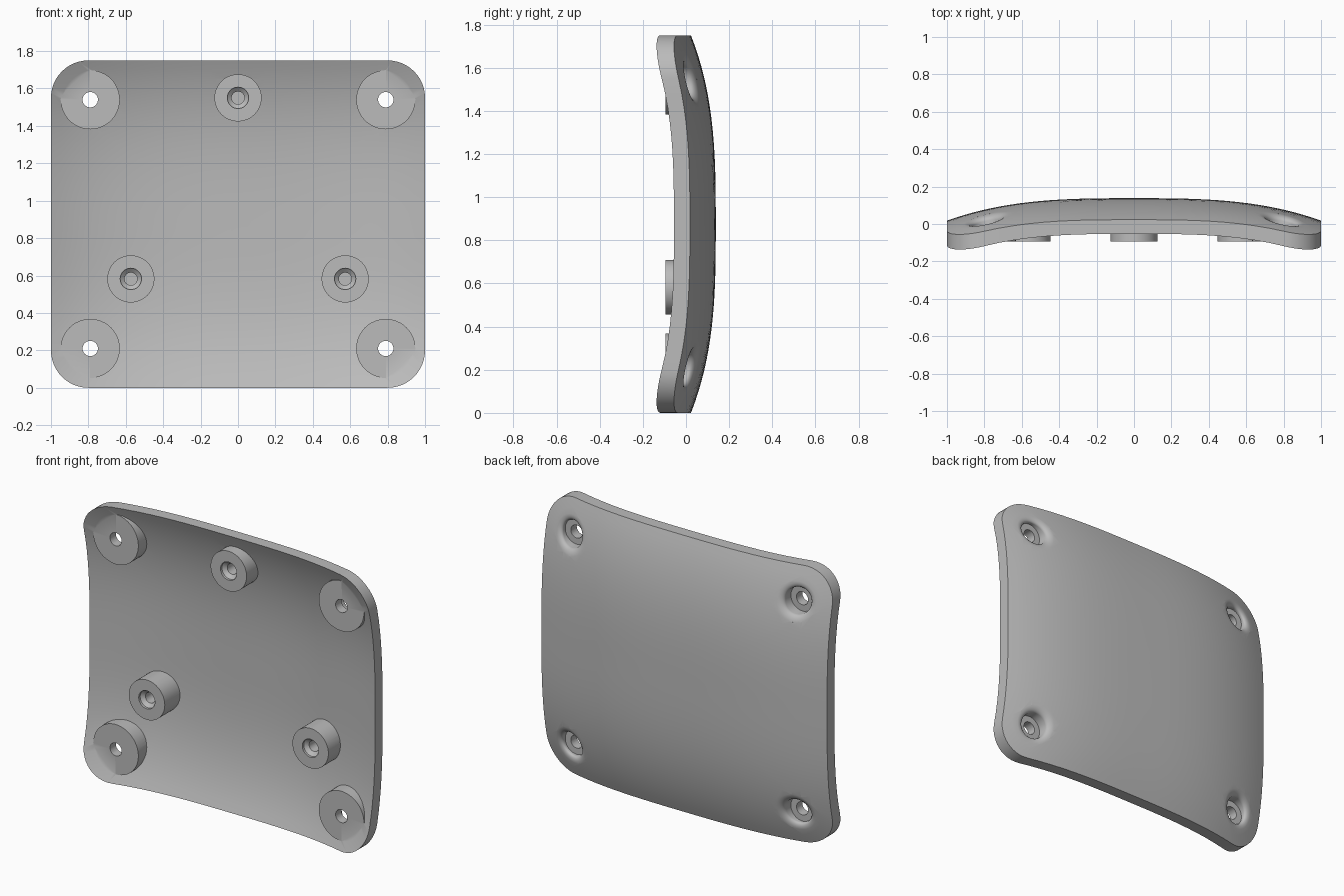
import bpy, bmesh, math

if "Cube" in bpy.data.objects:
    bpy.data.objects.remove(bpy.data.objects["Cube"])

HALF_W, HALF_H, CORNER, MID = 1.0, 0.875, 0.2, 0.875
grey = bpy.data.materials.new("plain grey")
grey.diffuse_color = (0.5, 0.5, 0.5, 1)
grey.use_nodes = True
grey.node_tree.nodes["Principled BSDF"].inputs["Base Color"].default_value = grey.diffuse_color


def outer(x, z):
    """Domed back surface."""
    u = abs(z - MID) / HALF_H
    return 0.138 - 0.12 * abs(x) ** 3 - 0.115 * u ** 3


def inner(x, z):
    """Hollow front surface, slightly thicker where the dome is steep."""
    u = abs(z - MID) / HALF_H
    slope = (0.36 * x * x) ** 2 + (0.39 * u * u) ** 2
    return outer(x, z) - 0.064 * (1 + 1.2 * slope)


def outline():
    """Rounded rectangle, with the straight sides subdivided."""
    pts = []
    for q, (sx, sz) in enumerate([(1, 1), (-1, 1), (-1, -1), (1, -1)]):
        cx, cz = sx * (HALF_W - CORNER), sz * (HALF_H - CORNER)
        for i in range(13):
            a = math.radians(90 * q + 7.5 * i)
            pts.append((cx + CORNER * math.cos(a), cz + CORNER * math.sin(a)))
        nx, nz = [(-1, 1), (-1, -1), (1, -1), (1, 1)][q]
        ex, ez = nx * (HALF_W - CORNER), nz * (HALF_H - CORNER)
        ax, az = pts[-1]
        bx, bz = (ex, az) if q % 2 == 0 else (ax, ez)
        for i in range(1, 20):
            t = i / 20
            pts.append((ax + (bx - ax) * t, az + (bz - az) * t))
    return pts


def finish(bm, name):
    bmesh.ops.recalc_face_normals(bm, faces=bm.faces)
    mesh = bpy.data.meshes.new(name)
    bm.to_mesh(mesh)
    bm.free()
    ob = bpy.data.objects.new(name, mesh)
    mesh.materials.append(grey)
    bpy.context.collection.objects.link(ob)
    return ob


def bridge(bm, a, b):
    n = len(a)
    for i in range(n):
        bm.faces.new((a[i], a[(i + 1) % n], b[(i + 1) % n], b[i]))


def make_plate():
    bm = bmesh.new()
    pts, steps, rims = outline(), 18, []
    for surf in (outer, inner):
        rings = []
        for k in range(1, steps + 1):
            s = k / steps
            ring = [(x * s, MID + z * s) for x, z in pts]
            rings.append([bm.verts.new((x, surf(x, z), z)) for x, z in ring])
        for a, b in zip(rings, rings[1:]):
            bridge(bm, a, b)
        centre = bm.verts.new((0, surf(0, MID), MID))
        for i in range(len(pts)):
            bm.faces.new((centre, rings[0][i], rings[0][(i + 1) % len(pts)]))
        rims.append(rings[-1])
    bridge(bm, *rims)
    return finish(bm, "domed_plate")


def lathe(name, cx, cz, profile, seg=48):
    """Turned solid along y. Profile: (radius, y, follow the dome or not)."""
    bm = bmesh.new()
    rings = []
    for r, y, follow in profile:
        ring = []
        for i in range(seg):
            a = math.tau * i / seg
            x, z = cx + r * math.cos(a), cz + r * math.sin(a)
            ring.append(bm.verts.new((x, y + (outer(x, z) if follow else 0), z)))
        rings.append(ring)
    for a, b in zip(rings, rings[1:]):
        bridge(bm, a, b)
    for ring, (r, y, follow) in ((rings[0], profile[0]), (rings[-1], profile[-1])):
        c = bm.verts.new((cx, y + (outer(cx, cz) if follow else 0), cz))
        for i in range(seg):
            bm.faces.new((c, ring[i], ring[(i + 1) % seg]))
    return finish(bm, name)


plate = make_plate()
bpy.context.view_layer.objects.active = plate
plate.select_set(True)


def combine(tool, operation):
    mod = plate.modifiers.new("join", "BOOLEAN")
    mod.operation, mod.solver, mod.object = operation, "EXACT", tool
    bpy.ops.object.modifier_apply(modifier=mod.name)
    bpy.data.objects.remove(tool)


corners = [(sx * 0.79, MID + sz * 0.665) for sx in (-1, 1) for sz in (-1, 1)]
studs = [(0, 1.55), (-0.573, 0.582), (0.573, 0.582)]
FRONT = -0.094

# Bosses on the hollow side
for x, z in corners:
    combine(lathe("corner_boss", x, z, [(0.158, FRONT, False), (0.158, -0.03, True)]), "UNION")
for x, z in studs:
    combine(lathe("stud_boss", x, z, [(0.126, FRONT, False), (0.126, -0.03, True)]), "UNION")

# Rounded screw recess on the domed side, with a through hole
recess = [(0.08, -0.035, False)]
for i in range(7):
    a = math.radians(14 * i)
    recess.append((0.125 - 0.045 * math.cos(a), -0.028 + 0.028 * math.sin(a), True))
recess.append((0.125, 0.1, True))
for x, z in corners:
    combine(lathe("recess", x, z, recess), "DIFFERENCE")
    combine(lathe("screw_hole", x, z, [(0.041, -0.3, False), (0.041, 0.3, False)], 32), "DIFFERENCE")

# Blind stepped holes in the small bosses
for x, z in studs:
    combine(lathe("blind_hole", x, z, [(0.057, -0.2, False), (0.057, FRONT + 0.015, False),
                                       (0.034, FRONT + 0.035, False), (0.034, 0.03, False)], 32), "DIFFERENCE")

bpy.ops.object.shade_smooth_by_angle(angle=math.radians(30))
